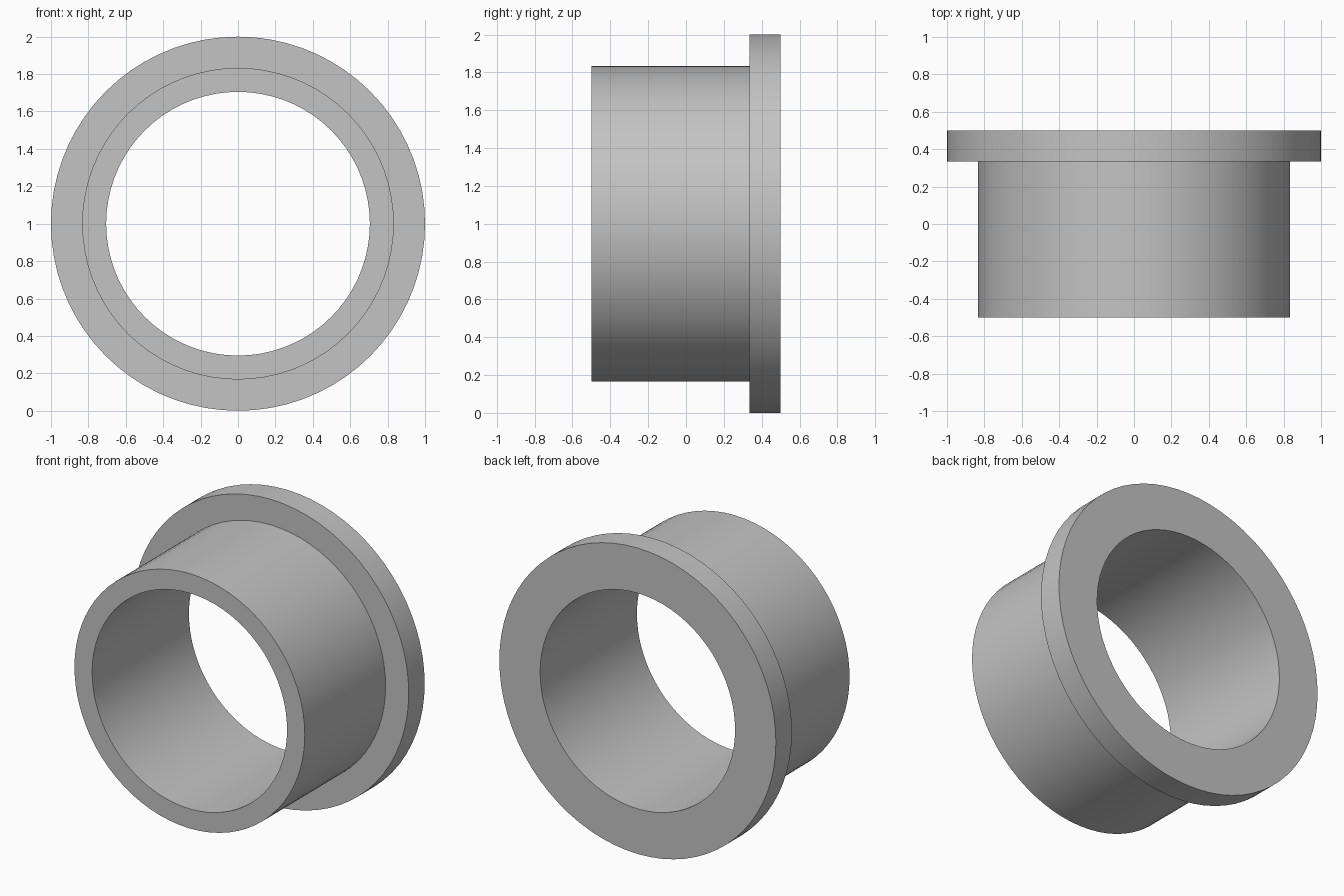
import bpy
import bmesh
from math import pi, radians
from mathutils import Matrix, Vector

cube = bpy.data.objects.get("Cube")
if cube:
    bpy.data.objects.remove(cube, do_unlink=True)

SIDES = 72
BORE, BARREL, FLANGE = 0.705, 0.833, 1.0
FRONT, SHOULDER, BACK = -0.5, 0.335, 0.5

# Plain grey metal
grey = bpy.data.materials.new("grey metal")
grey.use_nodes = True
color = (0.55, 0.55, 0.55, 1)
grey.diffuse_color = color
grey.node_tree.nodes["Principled BSDF"].inputs["Base Color"].default_value = color

# Bushing section as (radius, y), spun around the bore axis
profile = [(BORE, FRONT), (BARREL, FRONT), (BARREL, SHOULDER),
           (FLANGE, SHOULDER), (FLANGE, BACK), (BORE, BACK)]
bm = bmesh.new()
verts = [bm.verts.new((r, y, 0)) for r, y in profile]
edges = [bm.edges.new((v, verts[(i + 1) % len(verts)])) for i, v in enumerate(verts)]
bmesh.ops.spin(bm, geom=verts + edges, cent=(0, 0, 0), axis=(0, 1, 0),
               angle=2 * pi, steps=SIDES, use_merge=True)
bmesh.ops.remove_doubles(bm, verts=bm.verts, dist=0.0001)
bmesh.ops.recalc_face_normals(bm, faces=bm.faces)
bmesh.ops.transform(bm, matrix=Matrix.Translation(Vector((0, 0, FLANGE))), verts=bm.verts)

mesh = bpy.data.meshes.new("flanged_bushing")
bm.to_mesh(mesh)
bm.free()
mesh.materials.append(grey)
bushing = bpy.data.objects.new("flanged_bushing", mesh)
bpy.context.collection.objects.link(bushing)

# Smooth round walls with crisp rims
bpy.ops.object.select_all(action="DESELECT")
bushing.select_set(True)
bpy.context.view_layer.objects.active = bushing
bpy.ops.object.shade_smooth_by_angle(angle=radians(30))
